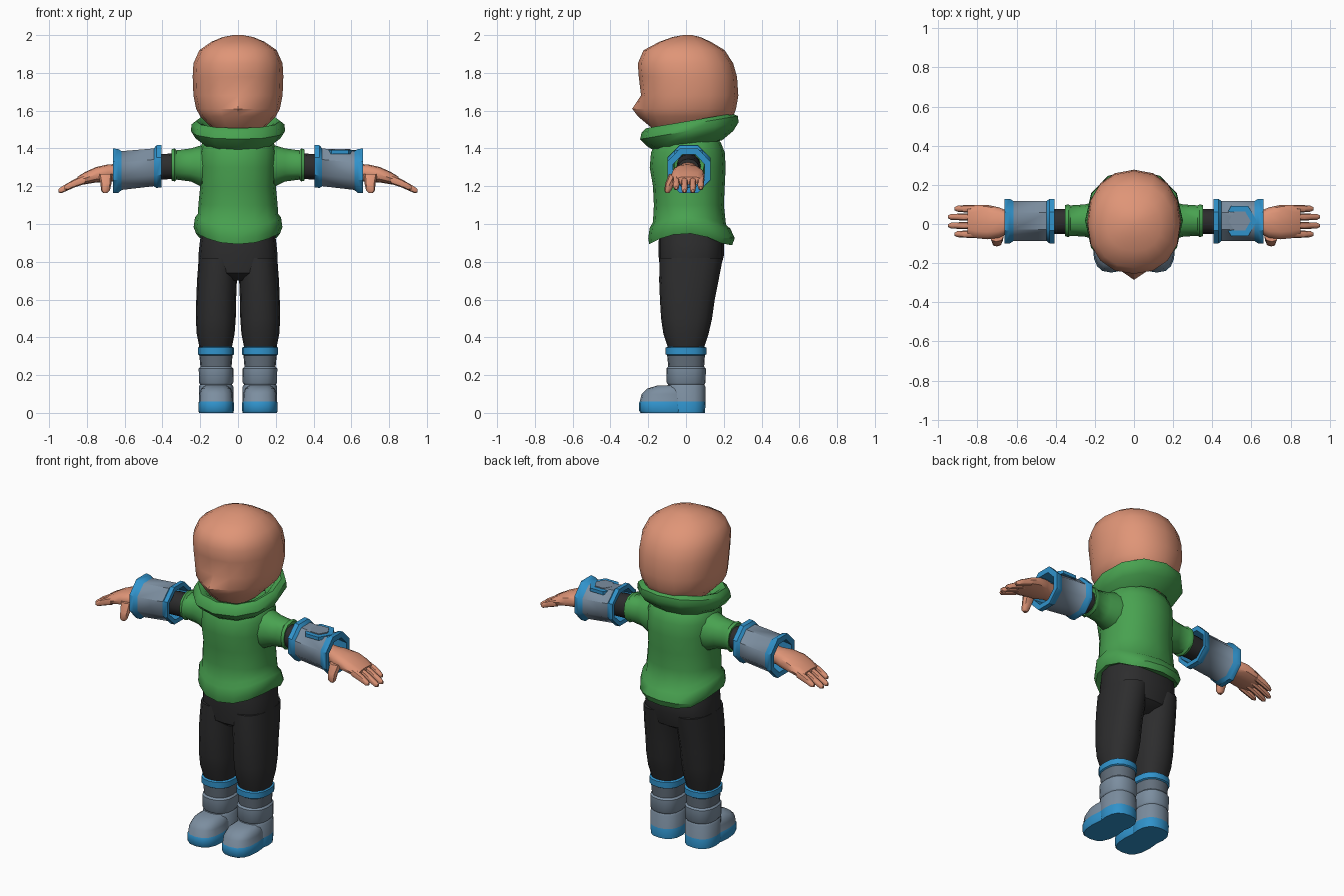
import bpy, bmesh, math


def material(name, rgb):
    m = bpy.data.materials.new(name)
    m.diffuse_color = (*rgb, 1)
    return m


SKIN = material("skin", (0.74, 0.30, 0.185))
GREEN = material("hoodie green", (0.065, 0.36, 0.08))
BLACK = material("cloth black", (0.026, 0.026, 0.027))
BLUE = material("trim blue", (0.03, 0.29, 0.60))
GREY = material("armour grey", (0.20, 0.27, 0.35))
DARK = material("dark grey", (0.125, 0.16, 0.20))


def loft(name, rings, mats, axis="z", n=16, exp=2.2, phase=0.0, side=1, closed=False, tweak=None):
    """Skin rings (t, u0, u1, v0, v1) along an axis; mats is one per segment or a single one."""
    bm = bmesh.new()
    loops = []
    for t, u0, u1, v0, v1 in rings:
        loop = []
        for i in range(n):
            a = 2 * math.pi * i / n + phase
            c, s = math.cos(a), math.sin(a)
            u = (u0 + u1) / 2 + (u1 - u0) / 2 * math.copysign(abs(c) ** (2 / exp), c)
            v = (v0 + v1) / 2 + (v1 - v0) / 2 * math.copysign(abs(s) ** (2 / exp), s)
            x, y, z = (u, v, t) if axis == "z" else (t, u, v)
            if tweak:
                x, y, z = tweak(x, y, z)
            loop.append(bm.verts.new((x * side, y, z)))
        loops.append(loop)
    if not isinstance(mats, list):
        mats = [mats]
    slots = list(dict.fromkeys(mats))
    pairs = list(zip(loops, loops[1:]))
    if closed:
        pairs.append((loops[-1], loops[0]))
    for k, (a, b) in enumerate(pairs):
        for i in range(n):
            j = (i + 1) % n
            f = bm.faces.new((a[i], a[j], b[j], b[i]))
            f.material_index = slots.index(mats[min(k, len(mats) - 1)])
    if not closed:
        bm.faces.new(loops[0]).material_index = 0
        bm.faces.new(loops[-1]).material_index = slots.index(mats[-1])
    bmesh.ops.recalc_face_normals(bm, faces=bm.faces)
    me = bpy.data.meshes.new(name)
    bm.to_mesh(me)
    bm.free()
    for m in slots:
        me.materials.append(m)
    ob = bpy.data.objects.new(name, me)
    bpy.context.collection.objects.link(ob)
    return ob


# Head, with the nose pulled out of the front centre line
def nose(x, y, z):
    if abs(x) < 0.01 and y < 0:
        y -= {1.61: 0.045, 1.57: 0.03}.get(z, 0)
    return x, y, z


head = [(1.48, -.11, .11, -.15, .16), (1.52, -.15, .15, -.195, .22), (1.57, -.2, .2, -.225, .25),
        (1.61, -.222, .222, -.24, .265), (1.68, -.236, .236, -.238, .277), (1.78, -.24, .24, -.25, .27),
        (1.85, -.236, .236, -.255, .25), (1.92, -.205, .205, -.225, .205), (1.965, -.14, .14, -.14, .13),
        (1.99, -.08, .08, -.07, .075), (2.0, -.025, .025, -.015, .03)]
loft("head", head, SKIN, tweak=nose)


# Hoodie body, hem dipping at front and back
def hem(x, y, z):
    return (x, y, z - 0.06 * min(1, (y / .2) ** 2)) if z < 1.06 else (x, y, z)


body = [(.96, -.19, .19, -.165, .2), (.95, -.222, .222, -.195, .245), (.985, -.235, .235, -.2, .258),
        (1.035, -.228, .228, -.192, .235), (1.055, -.212, .212, -.175, .212), (1.1, -.21, .21, -.17, .2),
        (1.2, -.2, .2, -.175, .205), (1.3, -.205, .205, -.192, .21), (1.38, -.205, .205, -.185, .205),
        (1.43, -.19, .19, -.16, .185), (1.47, -.15, .15, -.13, .15)]
loft("hoodie_body", body, GREEN, tweak=hem)


# Lowered hood around the neck, tilted up at the back
def hood(x, y, z):
    return x, y, z + 0.17 * y


collar = [(1.41, -.17, .17, -.16, .19), (1.45, -.225, .225, -.21, .25), (1.49, -.25, .25, -.243, .278),
          (1.525, -.245, .245, -.235, .275), (1.543, -.222, .222, -.21, .245), (1.53, -.19, .19, -.18, .21),
          (1.46, -.14, .14, -.14, .16)]
loft("hood_collar", collar, GREEN, n=12, closed=True, tweak=hood)

# Trouser seat
seat = [(.70, -.12, .12, -.08, .11), (.74, -.2, .2, -.135, .175), (.83, -.21, .21, -.145, .2),
        (.9, -.203, .203, -.145, .2), (.98, -.19, .19, -.14, .18)]
loft("trouser_seat", seat, BLACK, exp=2.6)

for s, tag in ((1, "left"), (-1, "right")):
    # Trouser leg
    leg = [(.32, .035, .2, -.09, .09), (.36, .03, .207, -.1, .1), (.42, .018, .219, -.12, .12),
           (.5, .012, .223, -.132, .138), (.6, .01, .221, -.138, .152), (.7, .006, .217, -.142, .172),
           (.82, 0, .208, -.14, .195)]
    loft("trouser_leg_" + tag, leg, BLACK, exp=2.3, side=s)

    # Boot shaft: sole, foot, two wraps and a rim
    shaft = [(0, .025, .205, -.095, .1), (.055, .023, .209, -.1, .104), (.06, .025, .207, -.1, .102),
             (.14, .025, .207, -.1, .102), (.15, .032, .2, -.095, .097), (.16, .025, .207, -.102, .104),
             (.235, .024, .208, -.104, .105), (.245, .034, .199, -.094, .096), (.305, .029, .205, -.1, .1),
             (.31, .021, .213, -.108, .108), (.345, .021, .213, -.108, .108), (.352, .035, .2, -.095, .095)]
    loft("boot_shaft_" + tag, shaft, [BLUE, BLUE] + [GREY] * 5 + [DARK, BLUE, BLUE, BLUE],
         exp=2.4, side=s)

    # Boot toe
    toe = [(0, .026, .206, -.24, .02), (.01, .022, .21, -.248, .02), (.055, .022, .21, -.248, .02),
           (.06, .025, .207, -.245, .02), (.1, .027, .205, -.235, .02), (.128, .037, .195, -.205, .02),
           (.146, .06, .172, -.15, .01)]
    loft("boot_toe_" + tag, toe, [BLUE, BLUE, BLUE, GREY], exp=2.6, side=s)

    # Sleeve with flared end
    sleeve = [(.12, -.09, .12, 1.2, 1.42), (.2, -.08, .115, 1.2, 1.415), (.25, -.065, .1, 1.225, 1.4),
              (.325, -.06, .095, 1.235, 1.39), (.335, -.067, .1, 1.225, 1.4), (.352, -.062, .097, 1.23, 1.395),
              (.345, -.045, .08, 1.25, 1.375)]
    loft("sleeve_" + tag, sleeve, GREEN, axis="x", n=12, side=s)

    # Undershirt arm
    arm = [(.3, -.05, .08, 1.24, 1.375), (.42, -.05, .075, 1.235, 1.37), (.56, -.045, .07, 1.23, 1.345)]
    loft("arm_" + tag, arm, BLACK, axis="x", n=12, side=s)

    # Hollow octagonal wrist guard with raised blue rims
    guard = [(.405, -.08, .11, 1.215, 1.395), (.405, -.102, .132, 1.188, 1.424), (.432, -.102, .132, 1.186, 1.422),
             (.446, -.09, .12, 1.196, 1.404), (.616, -.09, .12, 1.176, 1.39), (.634, -.102, .132, 1.158, 1.402),
             (.662, -.102, .132, 1.158, 1.406), (.662, -.07, .1, 1.19, 1.37)]
    guard = [(t, a - .006, b + .006, c - .004, d + .004) for t, a, b, c, d in guard]
    loft("wrist_guard_" + tag, guard, [BLUE, BLUE, BLUE, GREY, BLUE, BLUE, BLUE, BLUE],
         axis="x", n=8, exp=2, phase=math.pi / 8, side=s, closed=True)

    # Palm
    palm = [(.52, -.035, .06, 1.23, 1.33), (.64, -.045, .065, 1.228, 1.318), (.69, -.07, .085, 1.222, 1.315),
            (.75, -.078, .098, 1.22, 1.302), (.81, -.072, .098, 1.21, 1.275), (.85, -.06, .09, 1.208, 1.25)]
    loft("palm_" + tag, palm, SKIN, axis="x", n=12, exp=2.5, side=s)

    # Fingers and thumb
    for k, (y, tip) in enumerate(((.078, .918), (.036, .95), (-.008, .95), (-.052, .918))):
        drop = (tip - .82) * .5
        finger = [(.81, y - .019, y + .019, 1.212, 1.262),
                  (.87, y - .018, y + .018, 1.192, 1.235),
                  (tip - .015, y - .015, y + .015, 1.228 - drop, 1.262 - drop),
                  (tip, y - .007, y + .007, 1.232 - drop, 1.25 - drop)]
        loft(f"finger_{k + 1}_{tag}", finger, SKIN, axis="x", n=8, side=s)
    thumb = [(1.165, .69, .715, -.108, -.088), (1.178, .678, .725, -.115, -.078), (1.215, .67, .728, -.11, -.06),
             (1.265, .665, .74, -.09, -.03)]
    loft("thumb_" + tag, thumb, SKIN, n=8, side=s)

# Hexagonal badge on one wrist guard
for name, r, z, mat in (("badge_surround", .088, 1.391, BLUE), ("badge_face", .056, 1.397, GREY)):
    loft(name, [(z - .02, .54 - r, .54 + r, .015 - r, .015 + r), (z, .54 - r, .54 + r, .015 - r, .015 + r)],
         mat, n=6, exp=2)

# Smooth shading with crisp edges kept
for ob in bpy.context.collection.objects:
    ob.select_set(True)
    bpy.context.view_layer.objects.active = ob
bpy.ops.object.shade_smooth_by_angle(angle=math.radians(42))
